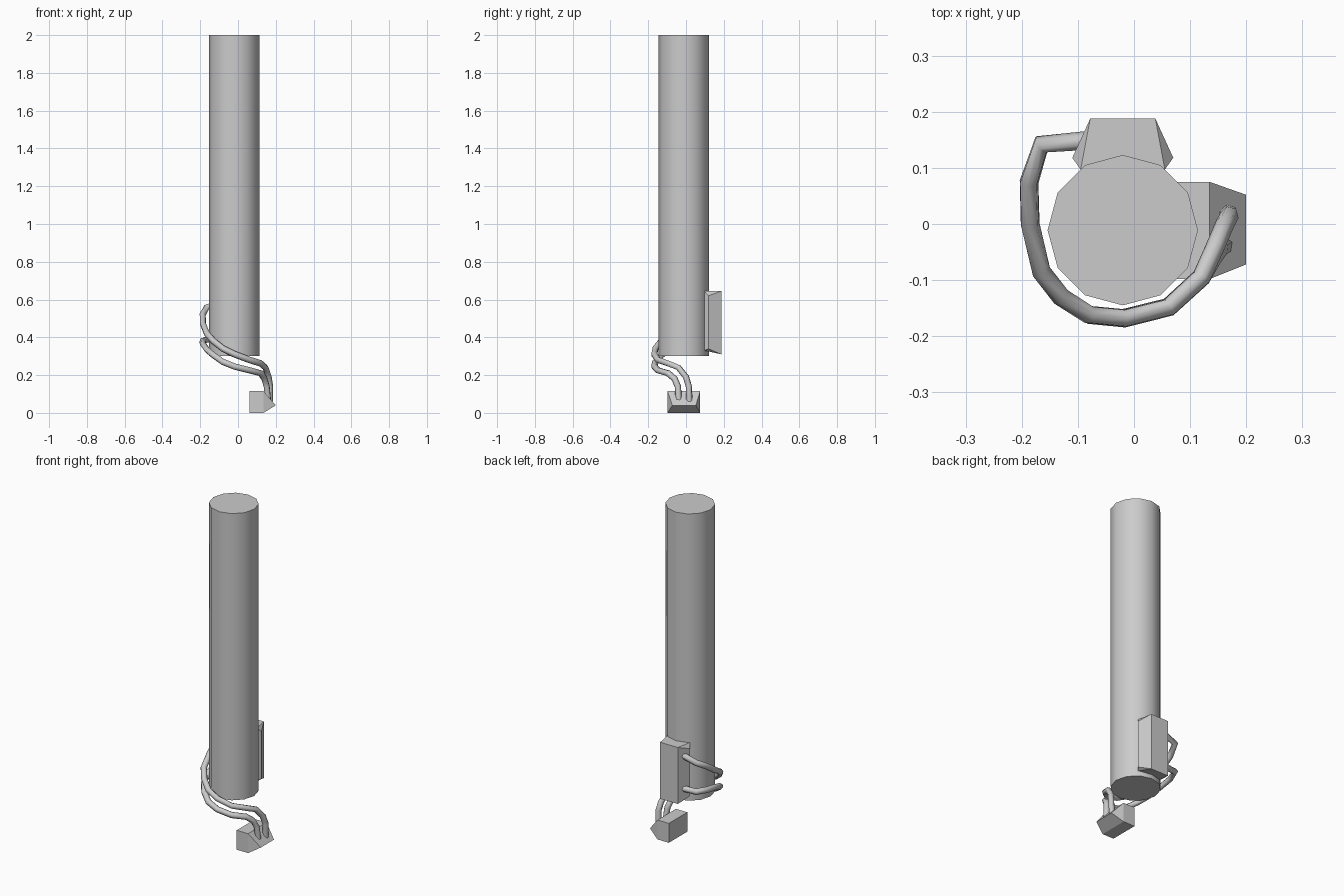
import bpy
import bmesh
import math

if "Cube" in bpy.data.objects:
    bpy.data.objects.remove(bpy.data.objects["Cube"], do_unlink=True)

# Single grey finish
GREY = (0.6, 0.6, 0.6, 1)
grey = bpy.data.materials.new("plain_grey")
grey.use_nodes = True
grey.diffuse_color = GREY
grey.node_tree.nodes["Principled BSDF"].inputs["Base Color"].default_value = GREY


def add_object(name, data):
    data.materials.append(grey)
    obj = bpy.data.objects.new(name, data)
    bpy.context.collection.objects.link(obj)
    return obj


def faceted_block(name, points):
    """Flat-sided block wrapped around its corner points."""
    bm = bmesh.new()
    for p in points:
        bm.verts.new(p)
    bmesh.ops.convex_hull(bm, input=bm.verts[:])
    bmesh.ops.dissolve_limit(bm, angle_limit=0.01, verts=bm.verts[:], edges=bm.edges[:])
    bmesh.ops.recalc_face_normals(bm, faces=bm.faces[:])
    mesh = bpy.data.meshes.new(name)
    bm.to_mesh(mesh)
    bm.free()
    return add_object(name, mesh)


def cable(name, path, radius=0.017):
    """Six-sided tube along a path."""
    curve = bpy.data.curves.new(name, "CURVE")
    curve.dimensions = "3D"
    curve.bevel_depth = radius
    curve.bevel_resolution = 1
    curve.use_fill_caps = True
    spline = curve.splines.new("POLY")
    spline.points.add(len(path) - 1)
    for point, co in zip(spline.points, path):
        point.co = (*co, 1)
    return add_object(name, curve)


# Long twelve-sided pipe
bpy.ops.mesh.primitive_cylinder_add(vertices=12, radius=0.134, depth=1.7,
                                    location=(-0.02, -0.011, 1.15))
pipe = bpy.context.object
pipe.name = "pipe"
pipe.data.materials.append(grey)
bpy.ops.object.shade_smooth_by_angle(angle=math.radians(40))

# Junction box on the back: outer face, wide side edges, inner face
box_mid = -0.02
corners = []
for y, half, low, high in ((0.188, 0.058, 0.31, 0.645),
                           (0.118, 0.09, 0.34, 0.62),
                           (0.097, 0.075, 0.33, 0.645)):
    corners += [(box_mid + s * half, y, z) for s in (-1, 1) for z in (low, high)]
faceted_block("junction_box", corners)

# Wedge-nosed plug below the pipe
plug = [(x, y, z) for x in (0.06, 0.135) for y in (-0.098, 0.075) for z in (0, 0.115)]
plug += [(0.2, y, 0.04) for y in (-0.072, 0.052)]
faceted_block("plug", plug)

# Two cables sweeping around the pipe from the box to the plug
sweep = [(-0.07, 0.15), (-0.165, 0.142), (-0.187, 0.075), (-0.185, 0),
         (-0.165, -0.085), (-0.13, -0.13), (-0.08, -0.162), (-0.018, -0.168),
         (0.062, -0.148), (0.12, -0.095)]
upper_z = [0.59, 0.56, 0.52, 0.47, 0.42, 0.38, 0.34, 0.31, 0.28, 0.262]
lower_z = [0.39, 0.388, 0.38, 0.365, 0.335, 0.305, 0.27, 0.245, 0.225, 0.21]
upper = [(x, y, z) for (x, y), z in zip(sweep, upper_z)]
upper += [(0.145, -0.04, 0.24), (0.162, 0, 0.19), (0.17, 0.015, 0.14), (0.168, 0.018, 0.06)]
lower = [(x, y, z) for (x, y), z in zip(sweep, lower_z)]
lower += [(0.14, -0.06, 0.18), (0.152, -0.043, 0.14), (0.16, -0.038, 0.06)]
cable("upper_cable", upper)
cable("lower_cable", lower)
